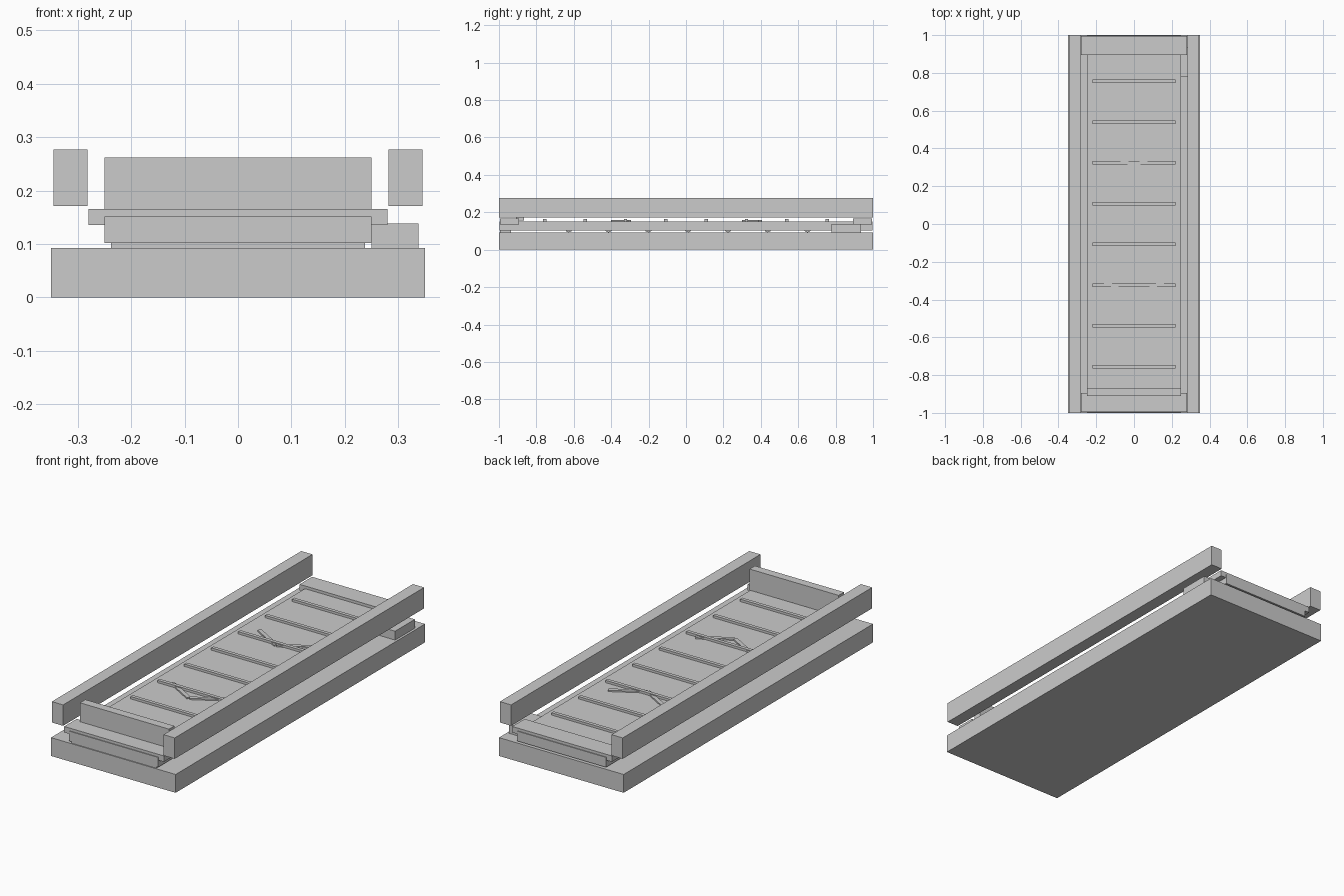
import bpy
from math import radians, pi

if "Cube" in bpy.data.objects:
    bpy.data.objects.remove(bpy.data.objects["Cube"])


def box(name, x, y, z, turn=0):
    """Box from (min, max) ranges, optionally turned about z."""
    mid = [(r[0] + r[1]) / 2 for r in (x, y, z)]
    bpy.ops.mesh.primitive_cube_add(size=1, location=mid)
    ob = bpy.context.object
    ob.name = name
    ob.scale = [r[1] - r[0] for r in (x, y, z)]
    ob.rotation_euler.z = turn
    return ob


def roller(name, y, z, radius, half_length):
    bpy.ops.mesh.primitive_cylinder_add(vertices=16, radius=radius, depth=2 * half_length,
                                        location=(0, y, z), rotation=(0, pi / 2, 0))
    ob = bpy.context.object
    ob.name = name
    bpy.ops.object.shade_smooth_by_angle(angle=radians(40))


# Base slab and belt
box("base", (-0.35, 0.35), (-1, 1), (0, 0.093))
box("belt", (-0.25, 0.25), (-0.998, 0.998), (0.102, 0.152))

# Floating side rails
for side, s in (("left", -1), ("right", 1)):
    box(side + "_rail", sorted((s * 0.282, s * 0.345)), (-1, 1), (0.171, 0.277))

# End covers across the belt
for end, s in (("front", -1), ("back", 1)):
    box(end + "_cover", (-0.28, 0.28), sorted((s * 0.894, s * 0.994)), (0.136, 0.166))

# Upright stop board, front support and motor
box("stop_board", (-0.25, 0.25), (-0.91, -0.867), (0.155, 0.262))
box("front_support", (-0.238, 0.238), (-0.995, -0.935), (0.093, 0.11))
box("motor", (0.25, 0.338), (0.777, 0.935), (0.093, 0.138))

# Rollers below the belt
for i in range(7):
    roller(f"roller_{i + 1}", -0.627 + i * 0.2128, 0.113, 0.02, 0.237)

# Raised cleats across the belt
for i in range(8):
    y = -0.755 + i * 0.2157
    box(f"cleat_{i + 1}", (-0.22, 0.22), (y - 0.009, y + 0.009), (0.15, 0.164))

# Flat chevrons pointing to the front
for i, y in enumerate((-0.347, 0.352)):
    for s in (-1, 1):
        box(f"chevron_{i + 1}_{'left' if s < 0 else 'right'}",
            (s * 0.08 - 0.09, s * 0.08 + 0.09), (y - 0.01, y + 0.01), (0.15, 0.159),
            s * radians(30))
